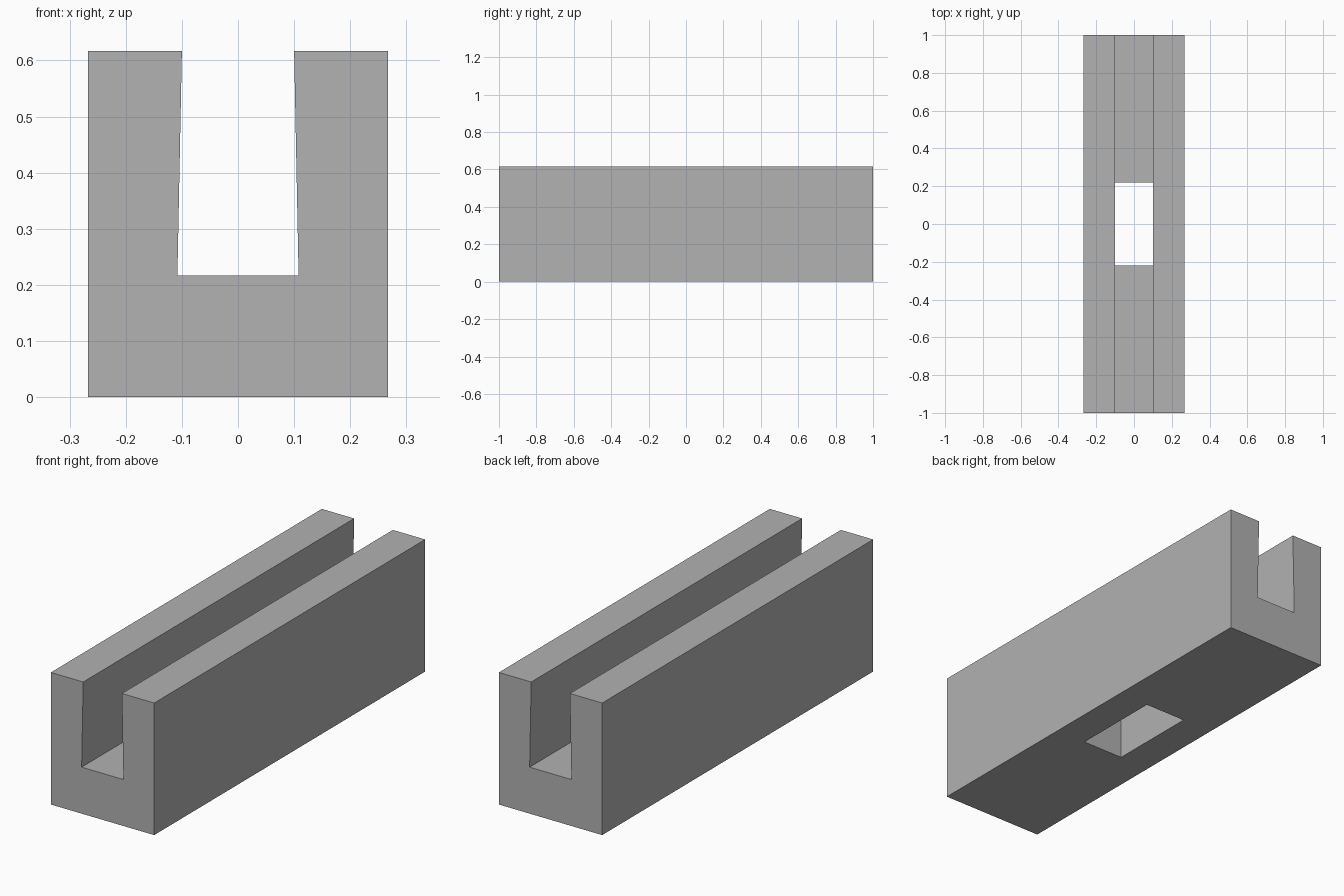
import bpy
import bmesh

cube = bpy.data.objects.get("Cube")
if cube:
    bpy.data.objects.remove(cube, do_unlink=True)

HALF_WIDTH, HALF_LENGTH, HEIGHT = 0.267, 1.0, 0.617
SLOT_TOP, SLOT_BOTTOM, FLOOR = 0.1, 0.108, 0.217
HOLE_HALF_LENGTH = 0.22

# Plain grey material
grey = bpy.data.materials.new("grey")
grey.use_nodes = True
colour = (0.445, 0.445, 0.445, 1)
grey.diffuse_color = colour
grey.node_tree.nodes["Principled BSDF"].inputs["Base Color"].default_value = colour


def extrude_outline(name, outline, direction):
    """Make a solid by extruding a flat outline along a direction."""
    bm = bmesh.new()
    face = bm.faces.new([bm.verts.new(p) for p in outline])
    result = bmesh.ops.extrude_face_region(bm, geom=[face], use_keep_orig=True)
    moved = [v for v in result["geom"] if isinstance(v, bmesh.types.BMVert)]
    bmesh.ops.translate(bm, verts=moved, vec=direction)
    bmesh.ops.recalc_face_normals(bm, faces=bm.faces)
    mesh = bpy.data.meshes.new(name)
    bm.to_mesh(mesh)
    bm.free()
    mesh.materials.append(grey)
    obj = bpy.data.objects.new(name, mesh)
    bpy.context.collection.objects.link(obj)
    return obj


# Channel: U-shaped profile whose slot widens slightly toward its floor
half = [(HALF_WIDTH, 0), (HALF_WIDTH, HEIGHT), (SLOT_TOP, HEIGHT), (SLOT_BOTTOM, FLOOR)]
profile = half + [(-x, z) for x, z in reversed(half)]
channel = extrude_outline("slotted_channel",
                          [(x, -HALF_LENGTH, z) for x, z in profile],
                          (0, 2 * HALF_LENGTH, 0))

# Rectangular hole through the floor, as wide as the slot
corners = [(-1, -1), (1, -1), (1, 1), (-1, 1)]
cutter = extrude_outline("floor_hole_cutter",
                         [(sx * SLOT_BOTTOM, sy * HOLE_HALF_LENGTH, -0.1) for sx, sy in corners],
                         (0, 0, FLOOR + 0.1))
cutter.hide_render = True
cutter.hide_viewport = True
cutter.display_type = 'WIRE'

cut = channel.modifiers.new("floor_hole", 'BOOLEAN')
cut.operation = 'DIFFERENCE'
cut.solver = 'EXACT'
cut.object = cutter
